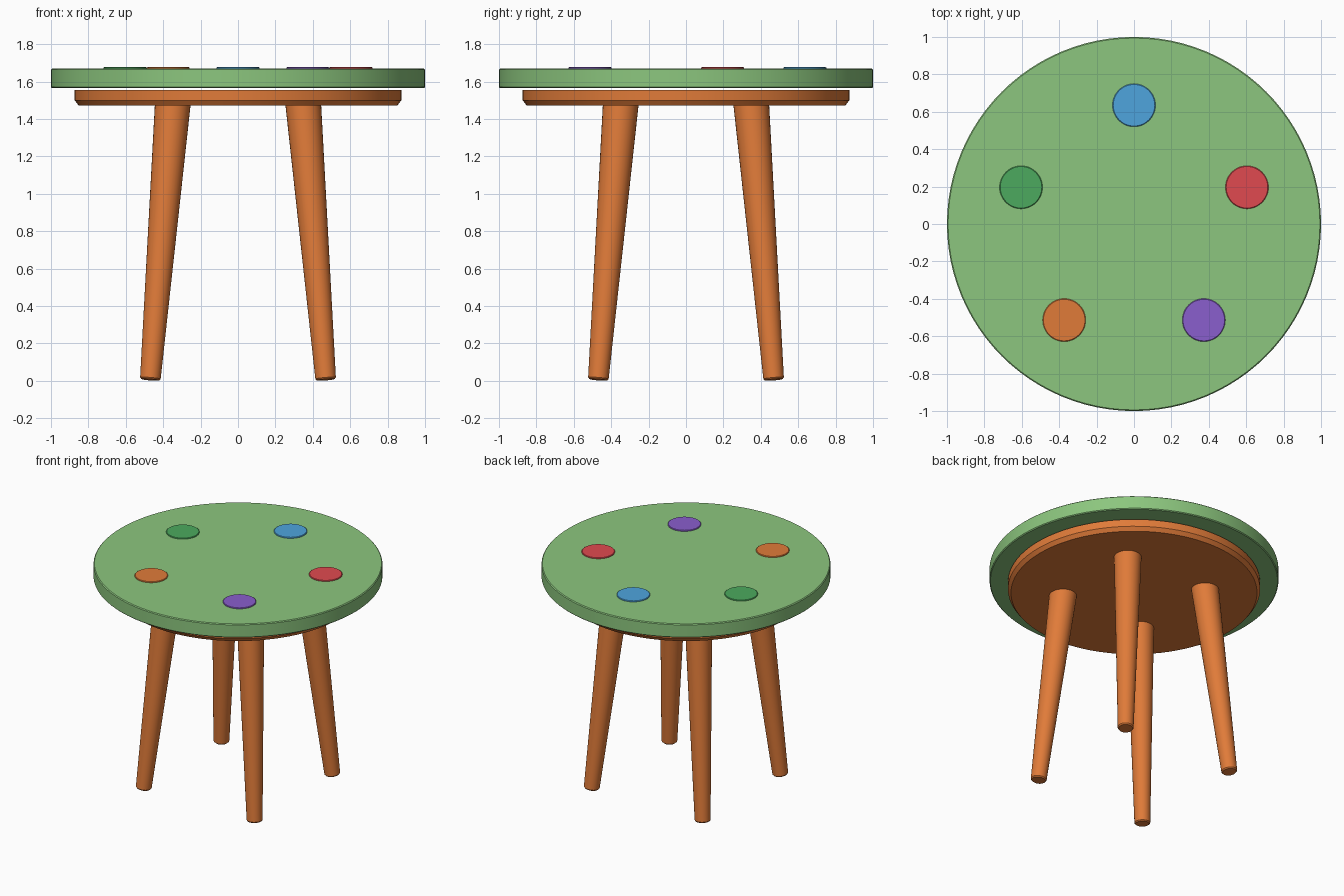
import bpy, math
from mathutils import Vector

if "Cube" in bpy.data.objects:
    bpy.data.objects.remove(bpy.data.objects["Cube"])


def material(name, r, g, b):
    """Flat colour given as 0-255 sRGB, stored as linear."""
    lin = [((c / 255 + 0.055) / 1.055) ** 2.4 for c in (r, g, b)]
    m = bpy.data.materials.new(name)
    m.diffuse_color = (*lin, 1)
    m.use_nodes = True
    m.node_tree.nodes["Principled BSDF"].inputs["Base Color"].default_value = m.diffuse_color
    return m


leaf_green = material("leaf green", 140, 198, 126)
orange_wood = material("orange wood", 224, 123, 57)
red = material("red", 224, 74, 80)
blue = material("blue", 78, 165, 222)
green = material("green", 76, 170, 94)
purple = material("purple", 138, 94, 205)


def lathe(name, profile, sides, mat, origin=(0, 0, 0), axis=(0, 0, 1)):
    """Closed solid of revolution from (radius, height) points."""
    turn = Vector((0, 0, 1)).rotation_difference(Vector(axis))
    verts, faces = [], []
    for r, h in profile:
        for i in range(sides):
            a = 2 * math.pi * i / sides
            p = Vector((r * math.cos(a), r * math.sin(a), h))
            verts.append(turn @ p + Vector(origin))
    for k in range(len(profile) - 1):
        for i in range(sides):
            j = (i + 1) % sides
            faces.append((k * sides + i, k * sides + j,
                          (k + 1) * sides + j, (k + 1) * sides + i))
    faces.append(tuple(reversed(range(sides))))
    faces.append(tuple(range((len(profile) - 1) * sides, len(profile) * sides)))
    mesh = bpy.data.meshes.new(name)
    mesh.from_pydata(verts, [], faces)
    mesh.materials.append(mat)
    obj = bpy.data.objects.new(name, mesh)
    bpy.context.collection.objects.link(obj)
    bpy.ops.object.select_all(action='DESELECT')
    obj.select_set(True)
    bpy.context.view_layer.objects.active = obj
    bpy.ops.object.shade_smooth_by_angle(angle=math.radians(30))
    return obj


# Round seat with slightly eased edges
lathe("seat", [(0.994, 1.565), (1.0, 1.571), (1.0, 1.664), (0.994, 1.67)],
      96, leaf_green)

# Under-seat support disc, chamfered at the bottom
lathe("support_disc", [(0.852, 1.472), (0.873, 1.50), (0.873, 1.555)],
      96, orange_wood)

# Four tapered, splayed legs
for sx in (-1, 1):
    for sy in (-1, 1):
        foot = Vector((sx * 0.469, sy * 0.469, 0.006))
        top = Vector((sx * 0.344, sy * 0.344, 1.54))
        length = (top - foot).length
        lathe("leg", [(0.048, 0), (0.055, 0.008), (0.097, length)],
              32, orange_wood, foot, top - foot)

# Five coloured dots around the seat
for i, mat in enumerate((blue, green, orange_wood, purple, red)):
    a = math.radians(90 + 72 * i)
    lathe("dot", [(0.115, 1.668), (0.115, 1.674), (0.111, 1.677)], 48, mat,
          (0.635 * math.cos(a), 0.635 * math.sin(a), 0))
